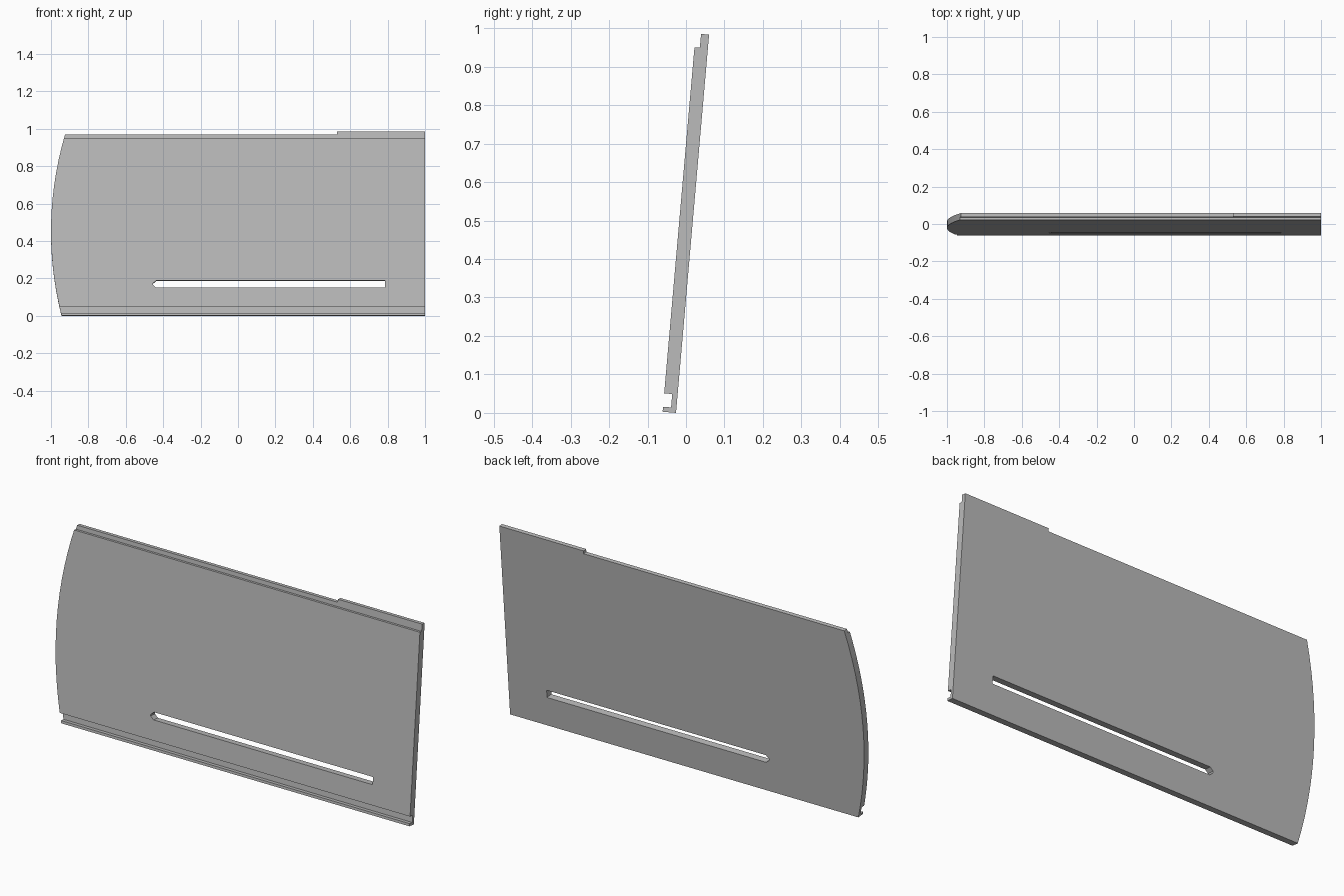
import bpy, bmesh, math
from mathutils import Matrix, Vector

cube = bpy.data.objects.get("Cube")
if cube:
    bpy.data.objects.remove(cube, do_unlink=True)

TILT = math.radians(5)

grey = bpy.data.materials.new("panel_grey")
grey.use_nodes = True
grey.diffuse_color = (0.5, 0.5, 0.5, 1)
grey.node_tree.nodes["Principled BSDF"].inputs["Base Color"].default_value = (0.5, 0.5, 0.5, 1)


def prism(name, points, direction):
    """Extrude a closed outline of 3D points along a direction."""
    bm = bmesh.new()
    face = bm.faces.new([bm.verts.new(p) for p in points])
    moved = bmesh.ops.extrude_face_region(bm, geom=[face])["geom"]
    bmesh.ops.translate(bm, vec=Vector(direction),
                        verts=[v for v in moved if isinstance(v, bmesh.types.BMVert)])
    bmesh.ops.recalc_face_normals(bm, faces=bm.faces)
    mesh = bpy.data.meshes.new(name)
    bm.to_mesh(mesh)
    bm.free()
    obj = bpy.data.objects.new(name, mesh)
    bpy.context.collection.objects.link(obj)
    return obj


def cut(target, cutter, operation):
    mod = target.modifiers.new("cut", "BOOLEAN")
    mod.object, mod.operation, mod.solver = cutter, operation, "EXACT"
    cutter.hide_render = True
    bpy.context.view_layer.update()
    graph = bpy.context.evaluated_depsgraph_get()
    mesh = bpy.data.meshes.new_from_object(target.evaluated_get(graph))
    target.modifiers.clear()
    target.data = mesh
    bpy.data.objects.remove(cutter, do_unlink=True)


# Upright board section: front groove at the bottom, thin lip at the top
section = [(0, 0), (.035, 0), (.035, .013), (.014, .013), (.014, .048),
           (.035, .048), (.035, .951), (.021, .951), (.021, .987), (0, .987)]
panel = prism("slotted_panel", [(-1.1, -d, u) for d, u in section], (2.1, 0, 0))

# Front outline: bowed end and raised tab on the top edge
STEPS = 14
outline = [(1, -.1), (1, 1.1), (.53, 1.1), (.53, .972)]
for i in range(STEPS + 1):
    u = .972 * (1 - i / STEPS)
    outline.append((-1 + .277 * (u - .45) ** 2, u))
outline.append((-.93, -.1))
cut(panel, prism("outline_cutter", [(x, -.2, u) for x, u in outline], (0, .4, 0)), "INTERSECT")

# Long slot with a blunt pointed end
slot = [(.785, .148), (.785, .186), (-.438, .186), (-.455, .171),
        (-.455, .163), (-.438, .148)]
cut(panel, prism("slot_cutter", [(x, -.2, u) for x, u in slot], (0, .4, 0)), "DIFFERENCE")

# Lean the panel back and settle it on the ground
panel.data.transform(Matrix.Translation((0, -.026, 0)) @ Matrix.Rotation(-TILT, 4, "X"))
low = min(v.co.z for v in panel.data.vertices)
panel.data.transform(Matrix.Translation((0, 0, -low)))
panel.data.materials.clear()
panel.data.materials.append(grey)
for p in panel.data.polygons:
    p.material_index = 0
    p.use_smooth = False
